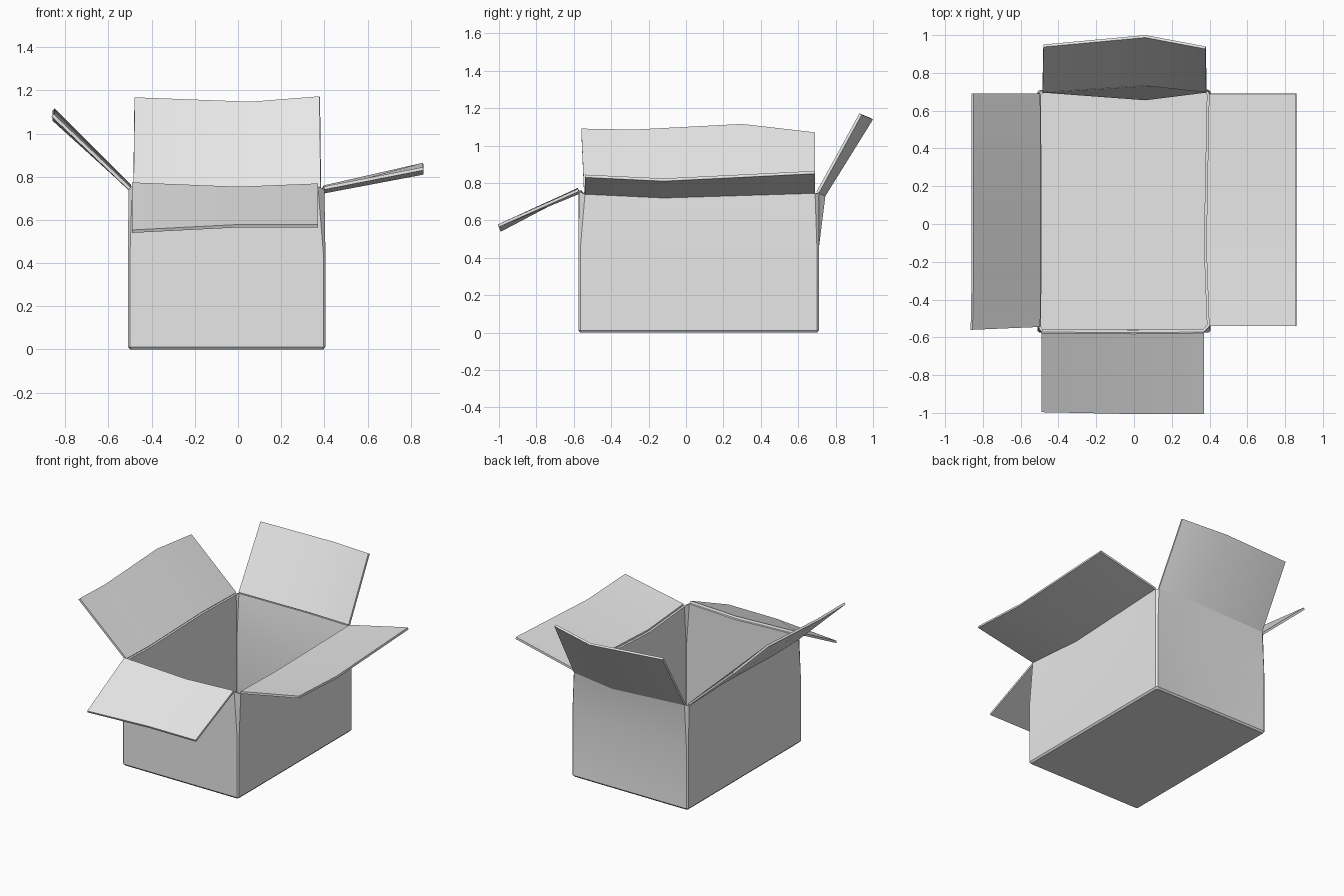
import bpy
import bmesh
from math import radians

cube = bpy.data.objects.get("Cube")
if cube:
    bpy.data.objects.remove(cube, do_unlink=True)

# Plain card colour
card = bpy.data.materials.new("grey_card")
card.use_nodes = True
card.diffuse_color = (0.8, 0.8, 0.8, 1)
card.node_tree.nodes["Principled BSDF"].inputs["Base Color"].default_value = (0.8, 0.8, 0.8, 1)

THICK = 0.015
X0, X1, Y0, Y1 = -0.51, 0.405, -0.575, 0.71

# Each side: hinge line and free edge of its flap, counterclockwise
SIDES = {
    "front": ([(-.49, -.572, .76), (0, -.575, .74), (.37, -.572, .755)],
              [(-.49, -.99, .54), (0, -1, .565), (.37, -1, .565)]),
    "left": ([(.40, -.54, .74), (.385, -.12, .72), (.40, .69, .745)],
             [(.86, -.54, .83), (.86, -.12, .81), (.86, .69, .85)]),
    "back": ([(.385, .71, .745), (.06, .745, .73), (-.485, .71, .745)],
             [(.38, .94, 1.165), (.06, 1, 1.14), (-.48, .95, 1.16)]),
    "right": ([(-.507, .69, .74), (-.505, .3, .75), (-.505, -.28, .735), (-.507, -.545, .74)],
              [(-.86, .69, 1.06), (-.86, .3, 1.105), (-.86, -.28, 1.075), (-.865, -.56, 1.08)]),
}


def make_sheet(name, rings, closed):
    """Skin rows of points, thicken the card inward and smooth gentle bends."""
    bm = bmesh.new()
    rows = [[bm.verts.new(p) for p in ring] for ring in rings]
    n = len(rows[0])
    for low, high in zip(rows, rows[1:]):
        for i in range(n if closed else n - 1):
            j = (i + 1) % n
            bm.faces.new((low[i], low[j], high[j], high[i]))
    if closed:
        bm.faces.new(rows[0][::-1])
    mesh = bpy.data.meshes.new(name)
    bm.to_mesh(mesh)
    bm.free()
    mesh.materials.append(card)
    obj = bpy.data.objects.new(name, mesh)
    bpy.context.collection.objects.link(obj)
    bpy.ops.object.select_all(action='DESELECT')
    obj.select_set(True)
    bpy.context.view_layer.objects.active = obj
    solid = obj.modifiers.new("card_thickness", 'SOLIDIFY')
    solid.thickness = THICK
    solid.offset = -1
    bpy.ops.object.modifier_apply(modifier=solid.name)
    bpy.ops.object.shade_smooth_by_angle(angle=radians(30))


def wall_ring(z, inset=0.0, dent=0.0):
    """Straight outline of the box with tight corners; dent pushes the back in."""
    x0, x1, y0, y1 = X0 + inset, X1 - inset, Y0 + inset, Y1 - inset
    r = 0.01
    ring = []
    for side, (hinge, _) in SIDES.items():
        last = len(hinge) - 1
        for i, (x, y, _) in enumerate(hinge):
            first, end = i == 0, i == last
            if side in ("front", "back"):
                at_low = first if side == "front" else end
                if first or end:
                    x = x0 + r if at_low else x1 - r
                y = y0 if side == "front" else y1
                if side == "back" and not (first or end):
                    y -= dent
            else:
                at_low = first if side == "left" else end
                if first or end:
                    y = y0 + r if at_low else y1 - r
                x = x1 if side == "left" else x0
            ring.append((x, y, z))
    return ring


# Box body: bevelled floor edge, dented back wall, uneven rim
rim = [p for hinge, _ in SIDES.values() for p in hinge]
make_sheet("box_body",
           [wall_ring(0, 0.01), wall_ring(0.012), wall_ring(0.45, dent=0.04), rim],
           True)

# Four flaps folded out from the rim
for side, (hinge, edge) in SIDES.items():
    make_sheet(side + "_flap", [hinge, edge], False)
